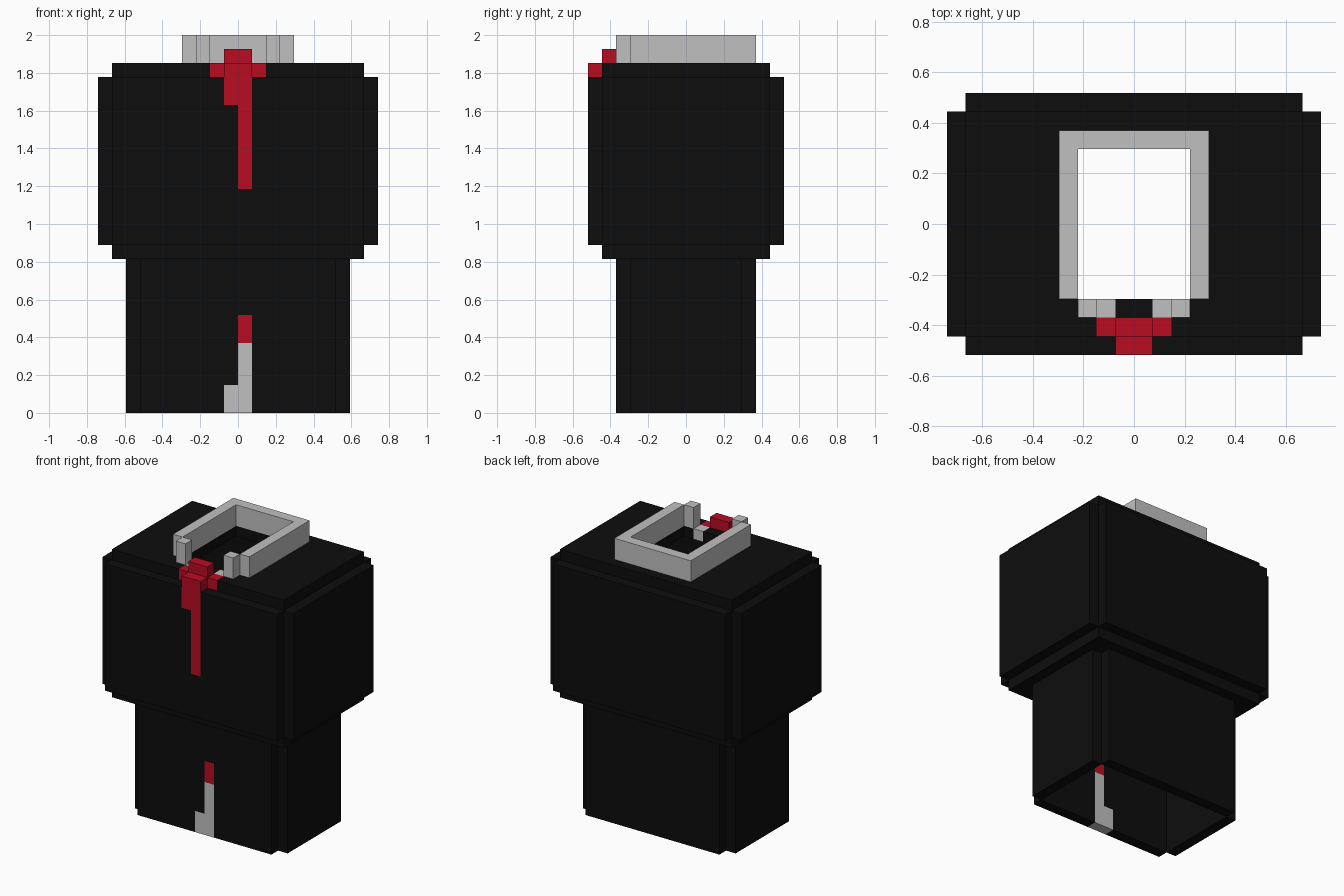
import bpy, bmesh
from mathutils import Vector

if "Cube" in bpy.data.objects:
    bpy.data.objects.remove(bpy.data.objects["Cube"], do_unlink=True)

U = 2 / 27  # one block; every size below is in blocks


def material(name, rgb):
    m = bpy.data.materials.new(name)
    m.diffuse_color = (*rgb, 1)
    m.use_nodes = True
    for n in m.node_tree.nodes:
        if n.type == 'BSDF_PRINCIPLED':
            n.inputs["Base Color"].default_value = (*rgb, 1)
            n.inputs["Roughness"].default_value = 0.9
    return m


BLACK, RED, GREY = 0, 1, 2
MATS = [material("black cloth", (0.004, 0.004, 0.004)),
        material("red cloth", (0.479, 0.004, 0.016)),
        material("light grey cloth", (0.53, 0.53, 0.53))]


def part(name, boxes, colour=BLACK, x_cuts=(), y_cuts=(), z_cuts=(), rule=None):
    """Boxes (x0, x1, y0, y1, z0, z1) in one mesh, cut along planes and coloured by rule."""
    bm = bmesh.new()
    for x0, x1, y0, y1, z0, z1 in boxes:
        lo, hi = Vector((x0, y0, z0)), Vector((x1, y1, z1))
        verts = bmesh.ops.create_cube(bm, size=1)["verts"]
        for v in verts:
            v.co = Vector(h if c > 0 else l for c, l, h in zip(v.co, lo, hi))
    for axis, cuts in enumerate((x_cuts, y_cuts, z_cuts)):
        for c in cuts:
            co, no = Vector(), Vector()
            co[axis], no[axis] = c, 1
            bmesh.ops.bisect_plane(bm, geom=bm.verts[:] + bm.edges[:] + bm.faces[:],
                                   plane_co=co, plane_no=no)
    for f in bm.faces:
        # step just inside the face so that rules see the block it belongs to
        p = f.calc_center_median() - f.normal * 0.1
        f.material_index = rule(p) if rule else colour
    bmesh.ops.scale(bm, vec=(U, U, U), verts=bm.verts)
    bmesh.ops.recalc_face_normals(bm, faces=bm.faces)
    me = bpy.data.meshes.new(name)
    bm.to_mesh(me)
    bm.free()
    for m in MATS:
        me.materials.append(m)
    ob = bpy.data.objects.new(name, me)
    bpy.context.collection.objects.link(ob)
    return ob


# Stripe on the lower front wall: grey with a wider foot, red tip
def lower_stripe(p):
    if 0 < p.x < 1 and p.z < 7:
        return GREY if p.z < 5 else RED
    return GREY if -1 < p.x < 0 and p.z < 2 else BLACK


# Hanging red tie on the upper front wall
def tie(p):
    if 0 < p.x < 1 and p.z > 16 or -1 < p.x < 0 and p.z > 22:
        return RED
    return BLACK


# Tie band and grey collar feet in the front of the shoulder slab
def neckline(p):
    if p.y < -5:
        return RED if abs(p.x) < 2 else BLACK
    return GREY if 1 < abs(p.x) < 2 else BLACK


# Hollow lower body, open at the bottom
part("lower_front_wall", [(-7, 7, -5, -4, 0, 11)],
     x_cuts=(-1, 0, 1), z_cuts=(2, 5, 7), rule=lower_stripe)
part("lower_back_wall", [(-7, 7, 4, 5, 0, 11)])

# Hollow upper body
part("upper_front_wall", [(-9, 9, -7, -6, 12, 24)],
     x_cuts=(-1, 0, 1), z_cuts=(16, 22), rule=tie)
part("upper_back_wall", [(-9, 9, 6, 7, 12, 24)])

for side, s in (("left", 1), ("right", -1)):
    def span(a, b):
        return (a, b) if s > 0 else (-b, -a)
    part(f"lower_{side}_wall", [(*span(7, 8), -4, 4, 0, 11)])
    part(f"upper_{side}_wall", [(*span(9, 10), -6, 6, 12, 24)])
    # Collar side with its short front return
    part(f"collar_{side}", [(*span(3, 4), -4, 4, 25, 27),
                            (*span(2, 3), -5, -4, 25, 27)], GREY)

# Ledge joining the upper and lower body
part("hem_ledge", [(-9, 9, -6, -4, 11, 12), (-9, 9, 4, 6, 11, 12),
                   (-9, -7, -4, 4, 11, 12), (7, 9, -4, 4, 11, 12)])

# Shoulder slab around the neck opening
part("shoulder_slab", [(-9, 9, 4, 6, 24, 25),
                       (-9, -3, -4, 4, 24, 25), (3, 9, -4, 4, 24, 25)])
part("shoulder_front", [(-9, 9, -6, -4, 24, 25)],
     x_cuts=(-2, -1, 1, 2), y_cuts=(-5,), rule=neckline)

# Collar back and tie knot
part("collar_back", [(-4, 4, 4, 5, 25, 27)], GREY)
part("tie_knot", [(-1, 1, -6, -5, 25, 26), (-1, 1, -7, -6, 24, 25)], RED)
